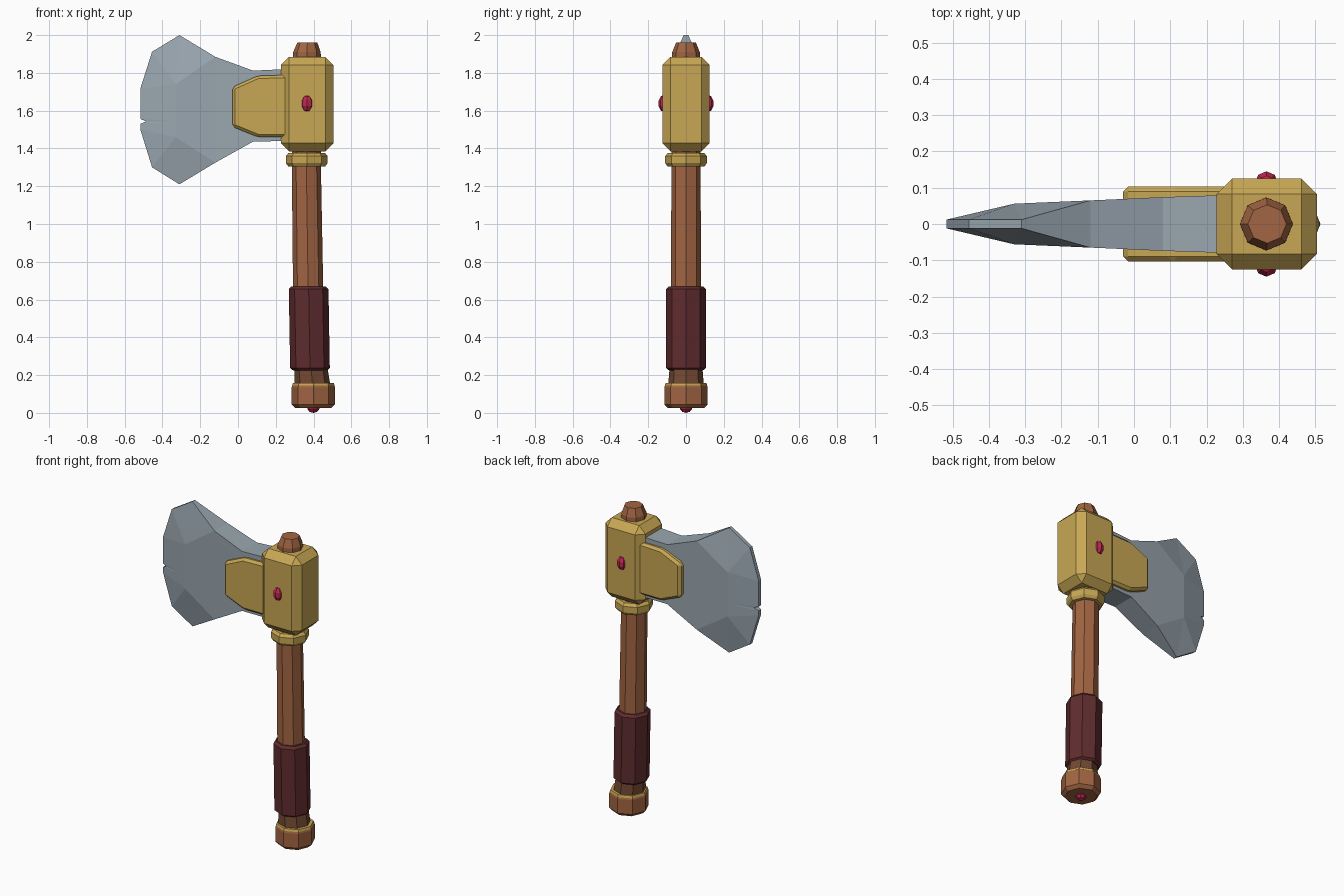
import bpy, bmesh, math

if "Cube" in bpy.data.objects:
    bpy.data.objects.remove(bpy.data.objects["Cube"])

def mat(name, rgb):
    m = bpy.data.materials.new(name)
    m.diffuse_color = (*rgb, 1)
    m.use_nodes = True
    m.node_tree.nodes["Principled BSDF"].inputs["Base Color"].default_value = m.diffuse_color
    return m

STEEL = mat("steel", (0.32, 0.38, 0.43))
GOLD = mat("gold", (0.58, 0.39, 0.09))
WOOD = mat("wood", (0.36, 0.13, 0.055))
DARK = mat("dark wood", (0.17, 0.065, 0.032))
LEATHER = mat("maroon leather", (0.115, 0.025, 0.028))
RED = mat("red gem", (0.52, 0.02, 0.08))

def finish(bm, name, material):
    bmesh.ops.recalc_face_normals(bm, faces=bm.faces)
    me = bpy.data.meshes.new(name)
    bm.to_mesh(me)
    bm.free()
    me.materials.append(material)
    ob = bpy.data.objects.new(name, me)
    bpy.context.collection.objects.link(ob)
    return ob

def loft(name, rings, material, n=8):
    """Closed n-sided shaft through rings of (centre x, z, radius)."""
    bm = bmesh.new()
    loops = [[bm.verts.new((x + r * math.cos(2 * math.pi * i / n),
                            r * math.sin(2 * math.pi * i / n), z)) for i in range(n)]
             for x, z, r in rings]
    for a, b in zip(loops, loops[1:]):
        for i in range(n):
            j = (i + 1) % n
            bm.faces.new((a[i], a[j], b[j], b[i]))
    bm.faces.new(loops[0][::-1])
    bm.faces.new(loops[-1])
    return finish(bm, name, material)

def bevel_all(bm, width):
    bmesh.ops.bevel(bm, geom=list(bm.edges), offset=width, offset_type='OFFSET',
                    segments=1, profile=0.5, affect='EDGES')

def gem(name, loc, size):
    bm = bmesh.new()
    bmesh.ops.create_uvsphere(bm, u_segments=8, v_segments=5, radius=1)
    for v in bm.verts:
        v.co = [c * s + o for c, s, o in zip(v.co, size, loc)]
    finish(bm, name, RED)

# Shaft, bending slightly backwards towards the pommel
loft("handle", [(.38, .25, .085), (.371, .67, .08), (.362, 1.3, .077), (.365, 1.7, .075),
                (.365, 1.91, .073), (.367, 1.96, .053)], WOOD)
loft("handle_neck", [(.395, .14, .095), (.386, .25, .086)], DARK)
loft("grip", [(.381, .225, .09), (.381, .237, .105), (.374, .655, .105), (.374, .67, .09)], LEATHER)
loft("pommel", [(.399, .025, .095), (.399, .045, .115), (.399, .135, .115), (.399, .15, .11)], WOOD)
loft("pommel_cap", [(.399, .145, .112), (.399, .159, .108)], GOLD)
loft("collar", [(.364, 1.305, .098), (.364, 1.322, .11), (.364, 1.36, .11), (.364, 1.377, .096)], GOLD)

# Head block
bm = bmesh.new()
bmesh.ops.create_cube(bm, size=1)
for v in bm.verts:
    v.co = (v.co.x * .278 + .366, v.co.y * .25, v.co.z * .5 + 1.635)
bevel_all(bm, .043)
finish(bm, "head_block", GOLD)

# Cheek plates, one prism running through the blade
outline = [(-.03, 1.515), (.105, 1.46), (.29, 1.46), (.29, 1.79), (.105, 1.785), (-.03, 1.725)]
bm = bmesh.new()
base = bm.faces.new([bm.verts.new((x, -.104, z)) for x, z in outline])
top = bmesh.ops.extrude_face_region(bm, geom=[base])
bmesh.ops.translate(bm, vec=(0, .208, 0),
                    verts=[g for g in top["geom"] if isinstance(g, bmesh.types.BMVert)])
bevel_all(bm, .015)
finish(bm, "cheek_plates", GOLD)

# Blade: rim outline with half thickness, plus ridge points inside
rim = [(.26, 1.82, .08), (.08, 1.812, .074), (-.12, 1.885, .065), (-.31, 2.0, .012),
       (-.455, 1.912, .012), (-.517, 1.717, .012), (-.517, 1.556, .012), (-.487, 1.543, .018),
       (-.517, 1.53, .012), (-.517, 1.5, .012), (-.455, 1.3, .012), (-.31, 1.21, .012),
       (-.12, 1.325, .065), (.08, 1.436, .074), (.26, 1.44, .08)]
ridge = [(-.33, 1.74, .056), (-.33, 1.543, .056), (-.33, 1.46, .056)]
panels = [(0, 1, 13, 14), (1, 2, 12, 13), (2, 15, 16, 17, 12), (2, 3, 15), (3, 4, 15), (4, 5, 15),
          (5, 6, 16, 15), (6, 7, 16), (7, 8, 16), (8, 9, 17, 16), (9, 10, 17), (10, 11, 17), (11, 12, 17)]
bm = bmesh.new()
sides = []
for s in (-1, 1):
    vs = [bm.verts.new((x, s * y, z)) for x, z, y in rim + ridge]
    for p in panels:
        bm.faces.new([vs[i] for i in p])
    sides.append(vs)
a, b = sides
for i in range(len(rim)):
    j = (i + 1) % len(rim)
    bm.faces.new((a[i], a[j], b[j], b[i]))
finish(bm, "blade", STEEL)

# Gems on both faces of the head and under the pommel
for s, n in ((-1, "front_gem"), (1, "back_gem")):
    gem(n, (.365, s * .112, 1.638), (.034, .035, .047))
gem("pommel_gem", (.399, 0, .03), (.034, .034, .03))
